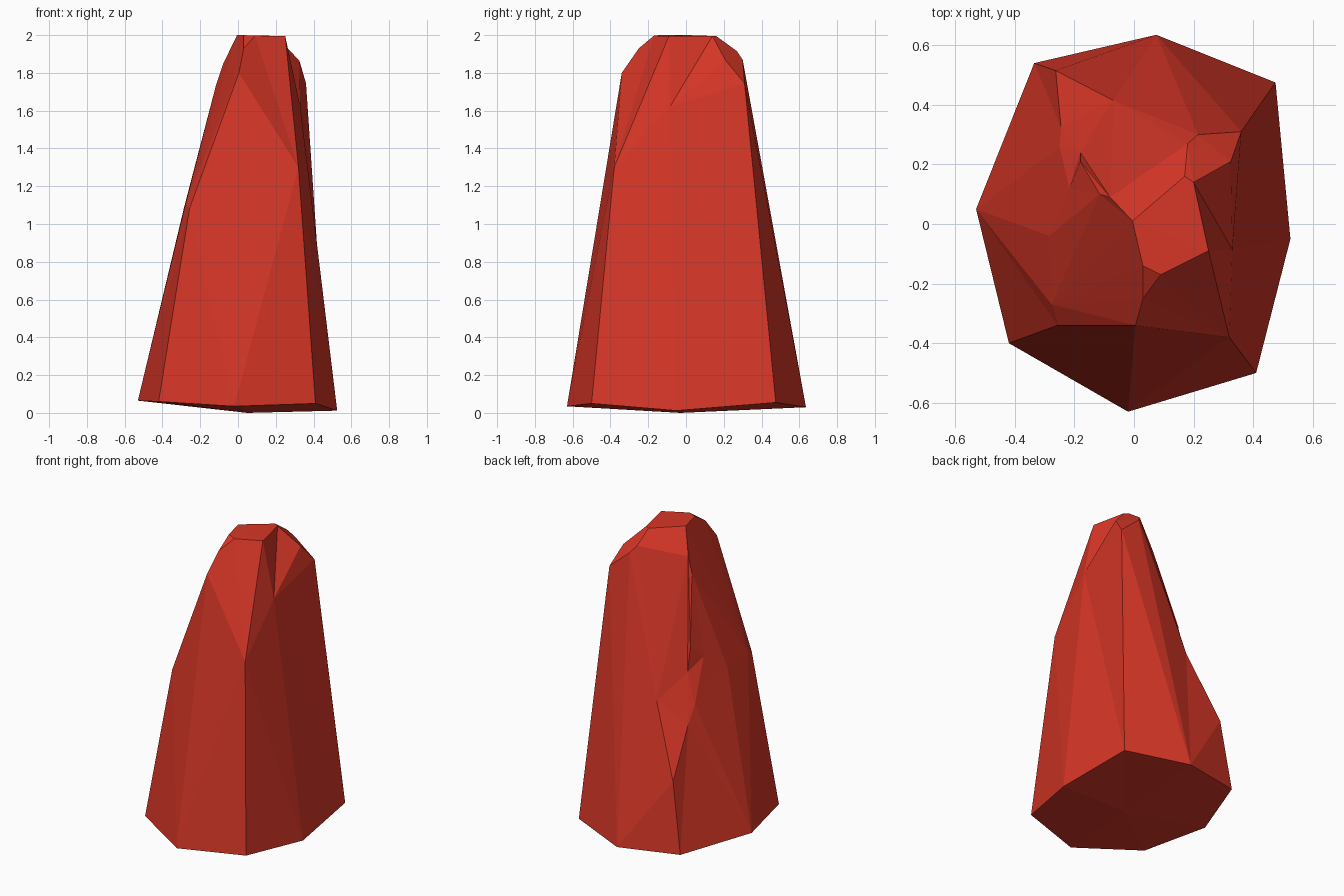
import bpy, bmesh

if "Cube" in bpy.data.objects:
    bpy.data.objects.remove(bpy.data.objects["Cube"])

# Corner points of the faceted stone, grouped by level
base = [(-.02, -.63, .035), (.41, -.5, .05), (.525, -.05, .012), (.475, .475, .055),
        (.075, .635, .03), (-.335, .54, .05), (-.53, .05, .065), (-.42, -.4, .06)]
shoulder = dict(A=(.005, -.34, 1.8), C=(.32, -.38, 1.3), S=(.33, -.085, 1.62),
                D=(-.257, -.34, 1.08), E=(-.277, -.27, 1.11))
notch = dict(F=(-.285, -.04, 1.09), G=(-.25, .26, .947), H=(-.245, .325, .835),
             I=(-.263, .515, .52), J=(-.07, .415, .98), K=(-.18, .24, 1.14),
             L=(-.18, .21, 1.3), Q=(-.217, .12, 1.21))
crown = dict(a=(-.115, .1, 1.74), b=(-.08, .09, 1.845), c=(-.005, .01, 2),
             d=(.17, .16, 1.995), e=(.2, .14, 1.995), f=(.25, -.09, 1.995),
             g=(.09, -.17, 1.997), h=(.03, -.14, 2), i=(.03, -.25, 1.93),
             j=(.18, .27, 1.915), k=(.215, .3, 1.87), l=(.325, .21, 1.865),
             m=(.36, .31, 1.745))

bm = bmesh.new()
ring = [bm.verts.new(p) for p in base]
foot = bm.verts.new((.05, -.03, 0))
v = {n: bm.verts.new(p) for part in (shoulder, notch, crown) for n, p in part.items()}

# Tall sides and shallow underside: each base edge rises to its upper chain
for n, chain in enumerate(["CA", "SC", "mS", "km", "IJk", "FGHI", "DE", "AD"]):
    p, q = ring[n], ring[(n + 1) % 8]
    bm.faces.new([foot, q, p])
    bm.faces.new([p, q] + [v[x] for x in chain])
bm.faces.new([ring[6], v["E"], v["F"]])

# Chipped notch, sloping cuts and flat top
for loop in ["IHGKJ", "KGFQ", "KQL", "QFEaL", "JKLabjk", "EDAihcba",
             "cdefgh", "cdjb", "delmkj", "efSml", "fgiACS", "ghi"]:
    bm.faces.new([v[x] for x in loop])
bmesh.ops.triangulate(bm, faces=[f for f in bm.faces if len(f.verts) > 3])
bmesh.ops.recalc_face_normals(bm, faces=bm.faces)

mesh = bpy.data.meshes.new("rock")
bm.to_mesh(mesh)
bm.free()
rock = bpy.data.objects.new("rock", mesh)
bpy.context.collection.objects.link(rock)

red = bpy.data.materials.new("red stone")
red.diffuse_color = (.68, .037, .02, 1)
red.use_nodes = True
red.node_tree.nodes["Principled BSDF"].inputs["Base Color"].default_value = red.diffuse_color
mesh.materials.append(red)
